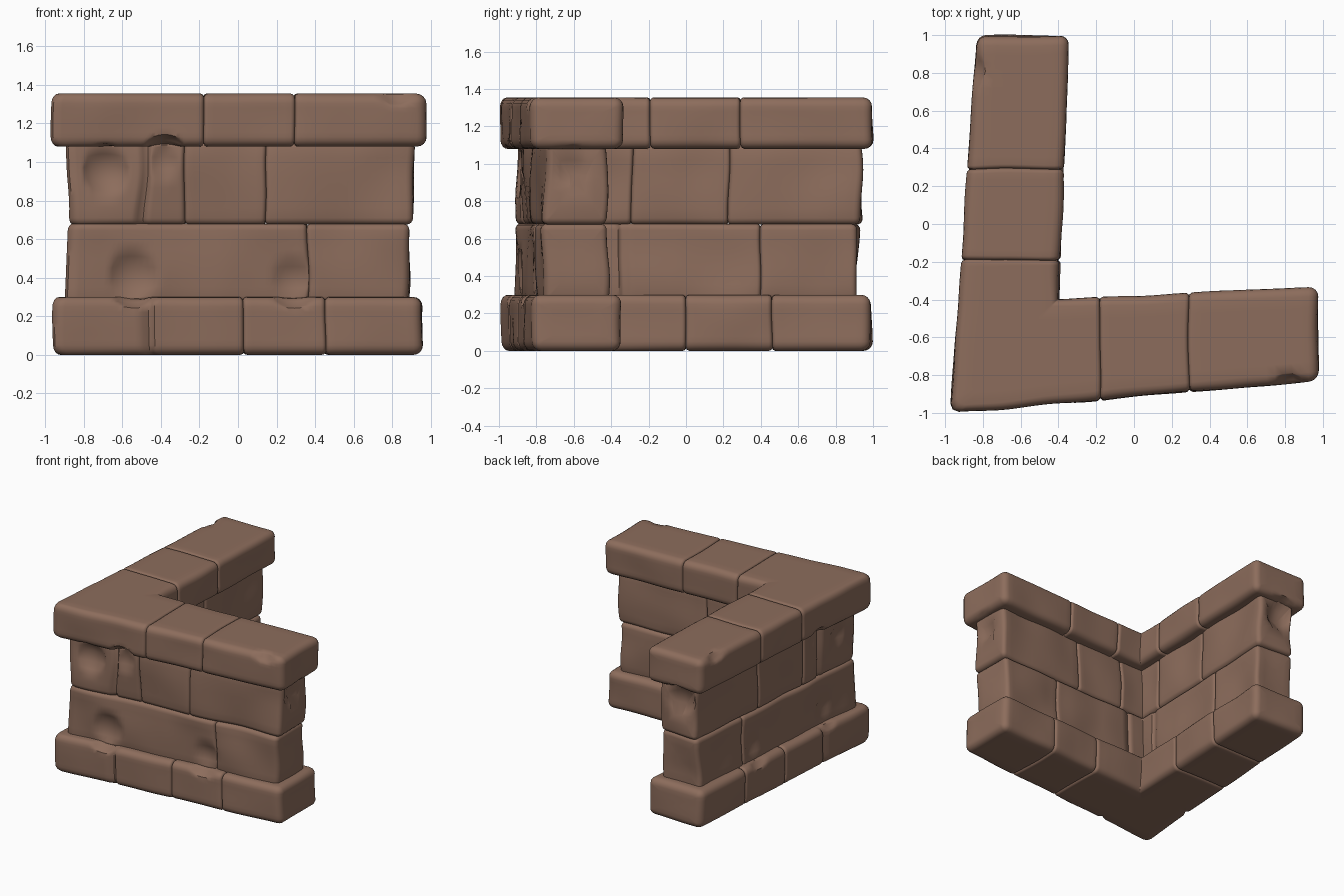
import bpy, bmesh
from math import sin, cos, pi
from mathutils import Vector, noise

cube = bpy.data.objects.get("Cube")
if cube:
    bpy.data.objects.remove(cube)

mat = bpy.data.materials.new("brown stone")
mat.use_nodes = True
COLOR = (0.265, 0.152, 0.107, 1)
mat.diffuse_color = COLOR
mat.node_tree.nodes["Principled BSDF"].inputs["Base Color"].default_value = COLOR

# Plan outline of the L-shaped wall: outer corner, inner corner, arm ends
OUTER, INNER = Vector((-0.97, -1.0)), Vector((-0.40, -0.40))
ENDS = [(Vector((0.97, -0.83)), Vector((0.97, -0.335))),
        (Vector((-0.83, 1.0)), Vector((-0.34, 1.0)))]

# Worn hollows: sphere centre and radius, repeated on both arms
HOLLOWS = [((0.82, -0.88, 1.38), 0.10), ((-0.68, -0.99, 0.95), 0.15),
           ((0.30, -0.96, 0.40), 0.18), ((-0.52, -1.04, 0.42), 0.20),
           ((1.02, -0.62, 0.97), 0.15), ((-0.38, -0.99, 1.0), 0.15)]
HOLLOWS = [(Vector(c), r) for c, r in HOLLOWS]
HOLLOWS += [(Vector((c.y, c.x, c.z)), r) for c, r in HOLLOWS]


def across(arm, inset, u, v=None):
    """Outer point at u and inner point at v along an arm."""
    shift = Vector((inset, inset))
    far_out, far_in = ENDS[arm]
    side = Vector((0, inset)) if arm == 0 else Vector((inset, 0))
    lines = ((OUTER + shift, far_out + side), (INNER - shift, far_in - side))
    pts = []
    for (p, q), w in zip(lines, (u, u if v is None else v)):
        pts.append(p.lerp(q, (w - p[arm]) / (q[arm] - p[arm])))
    return pts


def ring(bm, p, q, z0, z1, r, shrink=0, scale=1):
    """Rounded rectangle standing between plan points p and q."""
    d = q - p
    w, h = d.length / 2 - shrink, (z1 - z0) / 2 - shrink
    d.normalize()
    mid, zc = (p + q) / 2, (z0 + z1) / 2
    rr = max(r - shrink, 0.006)
    loop = []
    for k in range(4):
        sx, sz = ((1, 1), (-1, 1), (-1, -1), (1, -1))[k]
        for i in range(5):
            a = k * pi / 2 + i * pi / 8
            loop.append((sx * (w - rr) + rr * cos(a), sz * (h - rr) + rr * sin(a)))
    pts = []
    for i, a in enumerate(loop):
        b = loop[(i + 1) % len(loop)]
        n = 7 if i % 5 == 4 else 1
        for j in range(n):
            t = j / n
            pts.append((a[0] + (b[0] - a[0]) * t, a[1] + (b[1] - a[1]) * t))
    return [bm.verts.new((*(mid + d * x * scale), zc + z * scale)) for x, z in pts]


def weather(co, amount):
    """Dent and roughen a surface point."""
    for c, r in HOLLOWS:
        d = co - c
        if d.length < r:
            co = c + d.normalized() * r
    n = noise.noise_vector(co * 3.2) * amount
    return co + Vector((n.x, n.y, 0))


def stone(name, stations, z0, z1, r, amount):
    """Loft rounded sections through (outer, inner, shrink) stations."""
    bm = bmesh.new()
    first, last = stations[0], stations[-1]
    rings = [ring(bm, *first[:2], z0, z1, r, first[2], s) for s in (0.3, 0.65)]
    rings += [ring(bm, p, q, z0, z1, r, s) for p, q, s in stations]
    rings += [ring(bm, *last[:2], z0, z1, r, last[2], s) for s in (0.65, 0.3)]
    for a, b in zip(rings, rings[1:]):
        for i in range(len(a)):
            j = (i + 1) % len(a)
            bm.faces.new((a[i], a[j], b[j], b[i]))
    bm.faces.new(rings[0])
    bm.faces.new(rings[-1])
    bmesh.ops.remove_doubles(bm, verts=bm.verts, dist=0.0005)
    bmesh.ops.recalc_face_normals(bm, faces=bm.faces)
    for v in bm.verts:
        v.co = weather(v.co, amount)
    mesh = bpy.data.meshes.new(name)
    bm.to_mesh(mesh)
    bm.free()
    mesh.materials.append(mat)
    ob = bpy.data.objects.new(name, mesh)
    bpy.context.collection.objects.link(ob)
    bpy.ops.object.select_all(action='DESELECT')
    ob.select_set(True)
    bpy.context.view_layer.objects.active = ob
    bpy.ops.object.shade_smooth_by_angle(angle=0.8)


def rounding(arm, inset, u, e, direction):
    """Stations that round off a stone's end at u, from the tip inward."""
    out = []
    for k in range(5):
        a = pi / 2 * (1 - k / 4)
        p, q = across(arm, inset, u + direction * e * (1 - sin(a)))
        out.append((p, q, e * (1 - cos(a))))
    return out


def straight(arm, inset, a, b, ea, eb):
    head = rounding(arm, inset, a, ea, 1)
    tail = rounding(arm, inset, b, eb, -1)[::-1]
    lo, hi = a + ea, b - eb
    body = [(*across(arm, inset, lo + (hi - lo) * i / 14), 0) for i in range(1, 14)]
    return head + body + tail


def corner_half(arm, inset, seam, out_grooves, in_grooves):
    """Stations from a seam on one arm to the mitred corner."""
    res = rounding(arm, inset, seam, SEAM, -1)
    u0 = seam - SEAM
    u1, v1 = OUTER[arm] + inset + 0.045, INNER[arm] - inset
    steps = 44
    for i in range(1, steps + 1):
        t = i / steps
        u, v = u0 + (u1 - u0) * t, u0 + (v1 - u0) * t
        p, q = across(arm, inset, u, v)
        d = (q - p).normalized()
        for g in out_grooves:
            p = p + d * 0.03 * max(0, 1 - abs(u - g) / 0.035)
        for g in in_grooves:
            q = q - d * 0.025 * max(0, 1 - abs(v - g) / 0.03)
        res.append((p, q, 0))
    return res


SEAM = 0.022
# Courses: name, bottom, top, inset, end inset, rounding, roughness,
# seams on each arm, outer grooves, inner grooves
COURSES = [
    ("base", 0.0, 0.30, 0.01, 0.01, 0.05, 0.012, ((0.03, 0.45), (0.0, 0.46)), (-0.47,), ()),
    ("lower_course", 0.27, 0.68, 0.08, 0.08, 0.035, 0.022, ((0.36,), (0.40,)), (), (-0.33,)),
    ("upper_course", 0.675, 1.11, 0.085, 0.065, 0.035, 0.022,
     ((-0.28, 0.15), (-0.29, 0.23)), (-0.49,), ()),
    ("cap", 1.08, 1.355, 0.0, 0.0, 0.05, 0.012, ((-0.18, 0.29), (-0.19, 0.29)), (), ()),
]

for name, z0, z1, inset, end_in, r, amount, seams, outs, ins in COURSES:
    # Corner stone wraps around both arms
    halves = [corner_half(arm, inset, seams[arm][0], outs, ins) for arm in (0, 1)]
    tip = OUTER + Vector((inset + 0.015, inset + 0.015))
    middle = [(tip, INNER - Vector((inset, inset)), 0)]
    stone(name + "_corner_stone", halves[0] + middle + halves[1][::-1], z0, z1, r, amount)
    # Straight stones out to the rounded wall ends
    for arm, label in enumerate(("left", "back")):
        cuts = list(seams[arm]) + [ENDS[arm][0][arm] - end_in]
        for i, (a, b) in enumerate(zip(cuts, cuts[1:])):
            end = r if i == len(cuts) - 2 else SEAM
            stone(f"{name}_{label}_stone_{i + 1}",
                  straight(arm, inset, a, b, SEAM, end), z0, z1, r, amount)
